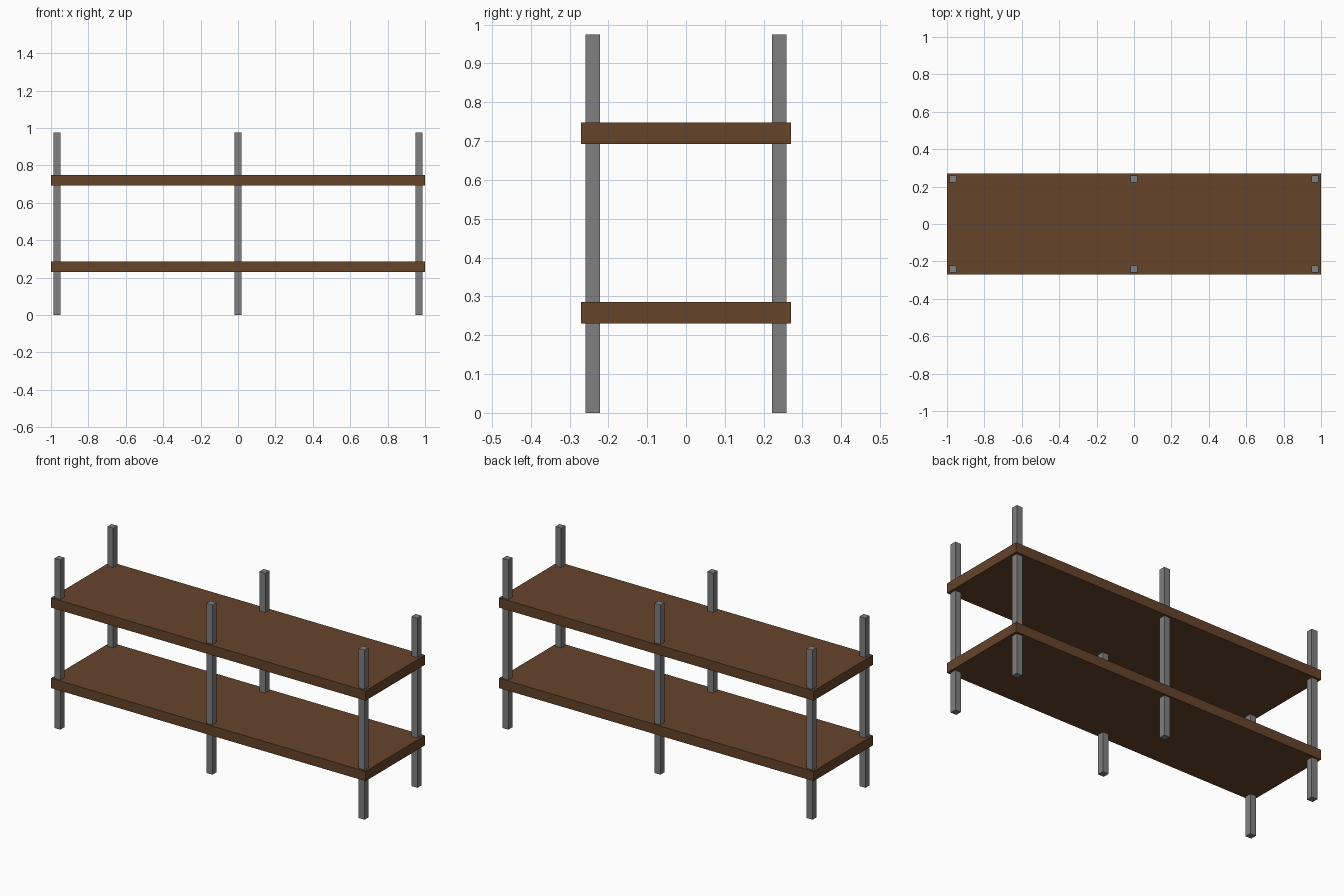
import bpy

if "Cube" in bpy.data.objects:
    bpy.data.objects.remove(bpy.data.objects["Cube"])


def material(name, rgb):
    m = bpy.data.materials.new(name)
    m.diffuse_color = (*rgb, 1.0)
    m.use_nodes = True
    m.node_tree.nodes["Principled BSDF"].inputs["Base Color"].default_value = m.diffuse_color
    return m


def box(name, center, size, mat):
    bpy.ops.mesh.primitive_cube_add(size=1, location=center)
    o = bpy.context.object
    o.name = name
    o.scale = size
    bpy.ops.object.transform_apply(location=False, rotation=False, scale=True)
    o.data.materials.append(mat)
    return o


wood = material("dark brown wood", (0.130, 0.057, 0.024))
metal = material("grey metal", (0.214, 0.214, 0.214))

# Two shelf boards
for name, z in (("lower_shelf", 0.258), ("upper_shelf", 0.7205)):
    box(name, (0, 0, z), (2.0, 0.54, 0.056), wood)

# Six square posts running through the shelves
HEIGHT = 0.975
for side, y in (("front", -0.24), ("back", 0.24)):
    for place, x in (("left", -0.967), ("middle", 0), ("right", 0.967)):
        box(f"{side}_{place}_post", (x, y, HEIGHT / 2), (0.037, 0.037, HEIGHT), metal)
